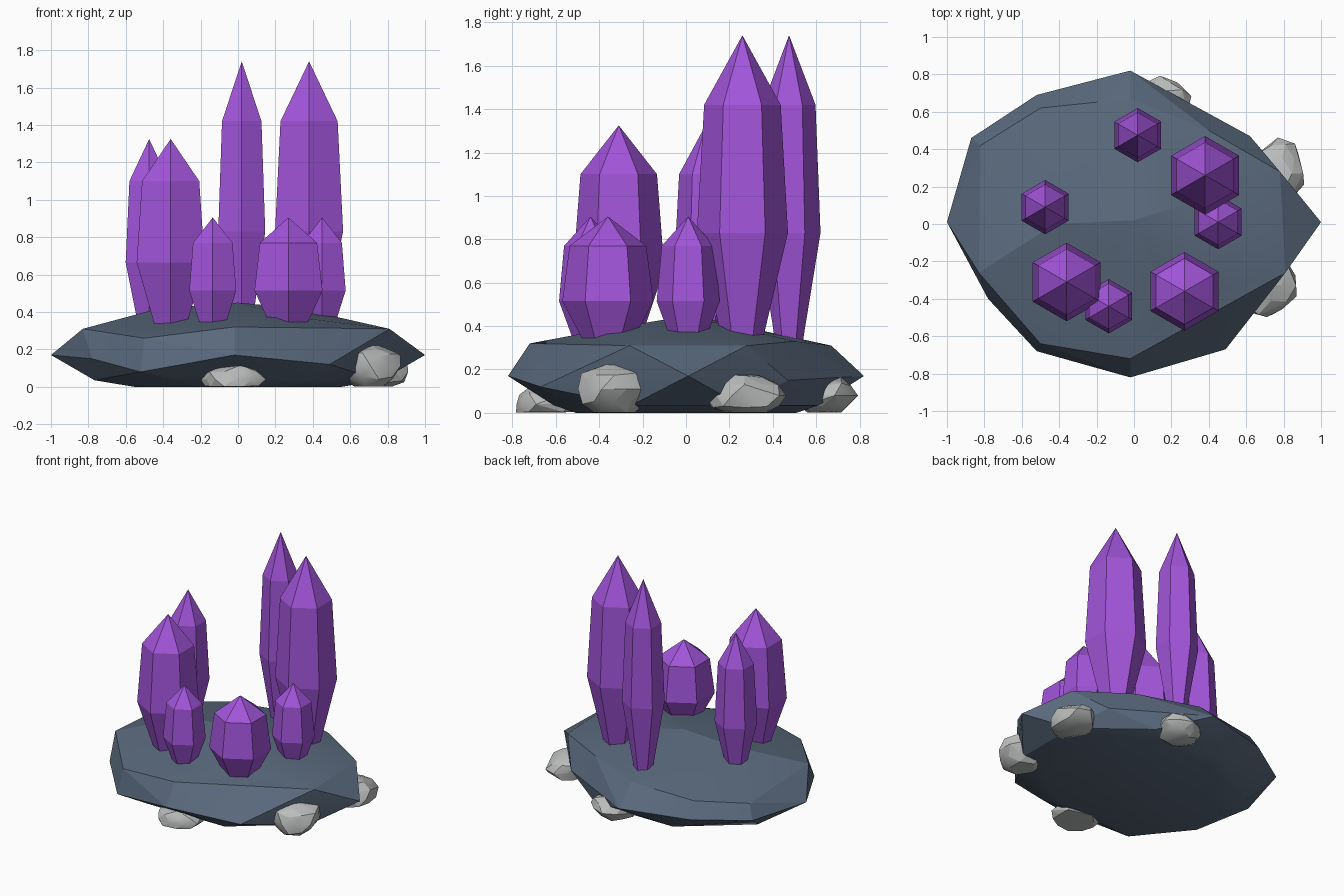
import bpy, bmesh, math, random
from mathutils import Vector

if "Cube" in bpy.data.objects:
    bpy.data.objects.remove(bpy.data.objects["Cube"], do_unlink=True)


def material(name, rgb):
    m = bpy.data.materials.new(name)
    m.use_nodes = True
    m.diffuse_color = (*rgb, 1)
    m.node_tree.nodes["Principled BSDF"].inputs["Base Color"].default_value = (*rgb, 1)
    return m


purple = material("crystal purple", (0.36, 0.09, 0.70))
slate = material("slate rock", (0.10, 0.14, 0.20))
grey = material("pale grey stone", (0.50, 0.51, 0.51))


def finish(bm, name, mat, soft_angle=None):
    bmesh.ops.recalc_face_normals(bm, faces=bm.faces)
    mesh = bpy.data.meshes.new(name)
    bm.to_mesh(mesh)
    bm.free()
    mesh.materials.append(mat)
    obj = bpy.data.objects.new(name, mesh)
    bpy.context.collection.objects.link(obj)
    if soft_angle:
        bpy.ops.object.select_all(action="DESELECT")
        obj.select_set(True)
        bpy.context.view_layer.objects.active = obj
        bpy.ops.object.shade_smooth_by_angle(angle=math.radians(soft_angle))
    return obj


def hull(bm):
    res = bmesh.ops.convex_hull(bm, input=bm.verts)
    junk = {g for g in res["geom_interior"] + res["geom_unused"]
            if isinstance(g, bmesh.types.BMVert)}
    bmesh.ops.delete(bm, geom=list(junk), context="VERTS")


# Faceted slab: hull of crown, shoulder, rim and foot points
crown = [(0, 0.02, .45), (-.42, 0, .42), (.32, .12, .42), (.25, -.4, .38)]
shoulder = [(-.83, -.26, .31), (-.5, -.64, .26), (-.02, -.72, .32), (.81, -.26, .31),
            (.78, .28, .31), (.4, .5, .33), (-.02, .67, .31), (-.5, .62, .28),
            (-.82, .42, .27)]
rim = [(-1, .01, .17), (1, .01, .17), (-.02, .82, .17), (-.02, -.82, .17),
       (-.78, -.4, .15), (-.52, -.68, .08), (.49, -.67, .12), (.62, .47, .15),
       (-.87, .46, .17), (-.52, .69, .17)]
bm = bmesh.new()
for p in crown + shoulder + rim:
    bm.verts.new(p)
for rx, ry, z in ((.83, .66, .035), (.6, .55, 0)):
    for i in range(8):
        a = math.tau * (i + .5) / 8
        bm.verts.new((rx * math.cos(a), ry * math.sin(a), z))
hull(bm)
finish(bm, "base_rock", slate, 18)


# Six-sided crystals with a tapered root and a pointed tip
def crystal(name, x, y, radius, heights):
    waist, neck, tip = heights
    bm = bmesh.new()
    rings = []
    for z, k in ((.26, .36), (waist, 1), (neck, .84)):
        rings.append([bm.verts.new((x + radius * k * math.sin(math.tau * i / 6),
                                    y + radius * k * math.cos(math.tau * i / 6), z))
                      for i in range(6)])
    top = bm.verts.new((x, y, tip))
    bm.faces.new(rings[0])
    for i in range(6):
        j = (i + 1) % 6
        for lo, hi in zip(rings, rings[1:]):
            bm.faces.new((lo[i], lo[j], hi[j], hi[i]))
        bm.faces.new((rings[-1][i], rings[-1][j], top))
    finish(bm, name, purple)


tall, medium, short = (.83, 1.42, 1.74), (.665, 1.1, 1.325), (.515, .77, .905)
wide, slim = .21, .145
crystal("tall_wide_crystal", .38, .26, wide, tall)
crystal("tall_slim_crystal", .02, .475, slim, tall)
crystal("medium_wide_crystal", -.36, -.31, wide, medium)
crystal("medium_slim_crystal", -.475, .09, slim, medium)
crystal("short_wide_crystal", .27, -.36, wide, short)
crystal("front_short_crystal", -.135, -.44, slim, short)
crystal("side_short_crystal", .45, .01, slim, short)


# Loose stones around the foot, flattened on the ground
def stone(name, centre, size, seed):
    rng = random.Random(seed)
    bm = bmesh.new()
    bmesh.ops.create_icosphere(bm, subdivisions=2, radius=1)
    for v in bm.verts:
        k = rng.uniform(.86, 1.1)
        v.co = Vector([c + s * k * n for c, s, n in zip(centre, size, v.co)])
        v.co.z = max(v.co.z, 0.002)
    hull(bm)
    finish(bm, name, grey, 25)


stone("front_left_stone", (.71, -.33, .11), (.16, .18, .13), 3)
stone("side_stone", (.77, .27, .08), (.14, .18, .105), 5)
stone("back_stone", (.14, .63, .08), (.16, .16, .1), 8)
stone("front_stone", (-.02, -.645, .04), (.18, .15, .08), 11)
